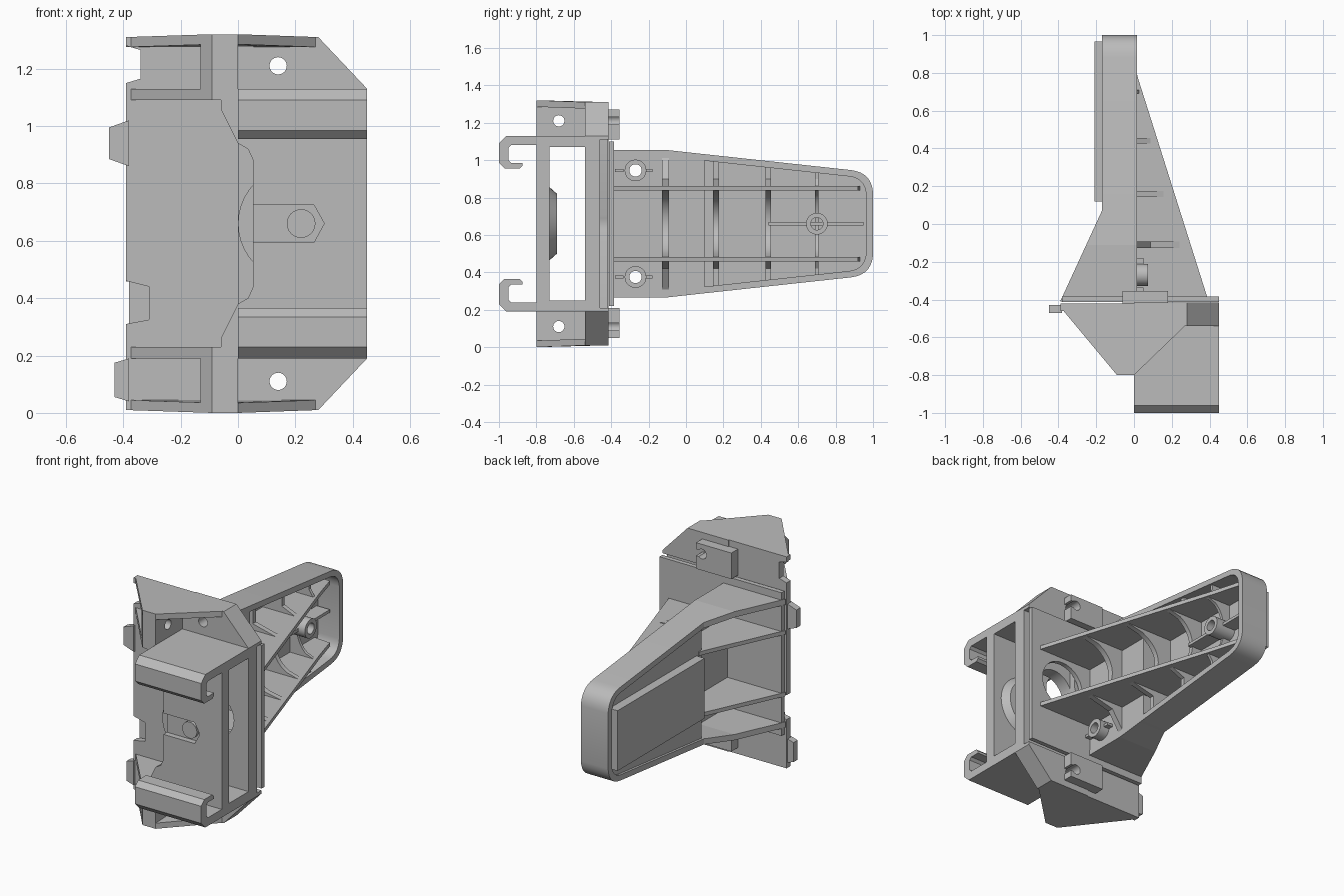
import bpy, bmesh, math
from mathutils import Vector

if "Cube" in bpy.data.objects:
    bpy.data.objects.remove(bpy.data.objects["Cube"])

grey = bpy.data.materials.new("plain grey")
grey.use_nodes = True
grey.diffuse_color = (0.5, 0.5, 0.5, 1)
grey.node_tree.nodes["Principled BSDF"].inputs["Base Color"].default_value = (0.5, 0.5, 0.5, 1)

MID = 0.66                       # height of the symmetry plane
flip = lambda z: 2 * MID - z
parts = []


def place(axis, p, d):
    return {"x": (d, p[0], p[1]), "y": (p[0], d, p[1]), "z": (p[0], p[1], d)}[axis]


def prism(name, axis, pts, a, b, shape=None):
    """Extrude a closed profile along an axis; shape may shift each point."""
    bm = bmesh.new()
    rows = [[bm.verts.new(place(axis, p, d)) for p in pts] for d in (a, b)]
    bm.faces.new(rows[0])
    bm.faces.new(rows[1][::-1])
    n = len(pts)
    for i in range(n):
        j = (i + 1) % n
        bm.faces.new((rows[0][i], rows[0][j], rows[1][j], rows[1][i]))
    if shape:
        for v in bm.verts:
            v.co = shape(v.co)
    bmesh.ops.recalc_face_normals(bm, faces=bm.faces)
    mesh = bpy.data.meshes.new(name)
    bm.to_mesh(mesh)
    bm.free()
    mesh.materials.append(grey)
    ob = bpy.data.objects.new(name, mesh)
    bpy.context.collection.objects.link(ob)
    parts.append(ob)
    return ob


def rect(a, b, c, d):
    return [(a, c), (b, c), (b, d), (a, d)]


def circle(u, v, r, n=28):
    return [(u + r * math.cos(math.tau * i / n), v + r * math.sin(math.tau * i / n)) for i in range(n)]


def cut(ob, axis, pts, a, b):
    tool = prism("cutter", axis, pts, a, b)
    parts.remove(tool)
    mod = ob.modifiers.new("cut", "BOOLEAN")
    mod.operation, mod.solver, mod.object = "DIFFERENCE", "EXACT", tool
    bpy.context.view_layer.objects.active = ob
    bpy.ops.object.modifier_apply(modifier=mod.name)
    bpy.data.objects.remove(tool)


def both(ob):
    """Add a copy mirrored about the middle height."""
    twin = ob.copy()
    twin.data = ob.data.copy()
    twin.name = "lower_" + ob.name
    for v in twin.data.vertices:
        v.co.z = flip(v.co.z)
    twin.data.flip_normals()
    bpy.context.collection.objects.link(twin)
    parts.append(twin)
    ob.name = "upper_" + ob.name


def symmetric(half):
    return half + [(u, flip(v)) for u, v in reversed(half)]


# Rear plate with edge notches and side tabs, and a block with an end groove
plate = prism("rear_plate", "y", [
    (-.39, .01), (0.1, .01), (0.1, 1.31), (-.39, 1.31),
    (-.39, 1.28), (-.34, 1.265), (-.34, 1.165), (-.39, 1.15),
    (-.39, .46), (-.31, .44), (-.31, .325), (-.39, .31)], -.46, -.42)
block = prism("thick_block", "y", symmetric([(.45, 1.13), (.28, 1.31), (0, 1.31)]), -.54, -.415)
cut(block, "y", rect(.06, .6, .21, 1.11), -.46, -.3)
for ob in (plate, block):
    cut(ob, "y", circle(.22, MID, .13), -.6, -.3)
    for z in (1.21, flip(1.21)):
        cut(ob, "y", circle(.14, z, .03), -.6, -.3)
base = prism("arm_base", "y", rect(-.38, .45, .22, 1.1), -.413, -.385)
cut(base, "y", circle(.22, MID, .15), -.6, -.3)
prism("upper_side_tab", "y", [(-.38, .86), (-.45, .885), (-.45, .995), (-.38, 1.02)], -.47, -.43)
prism("lower_side_tab", "y", [(-.38, .04), (-.43, .055), (-.43, .175), (-.38, .19)], -.47, -.43)

# Screw pads on the back
pad = prism("screw_pad", "y", rect(-.06, .18, 1.11, 1.27), -.43, -.355)
cut(pad, "y", circle(.14, 1.21, .03), -.5, -.3)
cut(pad, "y", rect(.14, .2, 1.19, 1.23), -.5, -.3)
both(pad)

# Front panel with nut pocket, and a tapered collar behind it
panel = prism("front_panel", "y", symmetric([
    (.45, 1.13), (-.06, 1.13), (-.06, 1.06), (0, .94), (.035, .92), (.053, .88)]), -.8, -.73)
collar = prism("collar", "y", circle(.2, MID, .2, 40), -.735, -.69,
               lambda c: Vector((.2 + (c.x - .2) * .8, c.y, MID + (c.z - MID) * .8)) if c.y > -.7 else c)
cut(collar, "y", circle(.22, MID, .1), -.9, -.6)
cut(panel, "y", symmetric([(.053, .725), (.265, .725), (.3, MID + .001)]), -.9, -.765)
prism("nut", "y", circle(.22, MID, .05, 24), -.785, -.73)

# Frame top and bottom walls
both(prism("frame_wall", "x", rect(-.8, -.5, 1.07, 1.13), 0, .45))

# Rail hooks
both(prism("rail_hook", "x", [
    (-.79, 1.13), (-.96, 1.13), (-1, 1.09), (-1, .985), (-.97, .955), (-.89, .955),
    (-.875, .97), (-.875, .985), (-.935, .985), (-.95, 1.0), (-.95, 1.065), (-.935, 1.08), (-.79, 1.08)], 0, .45))

# Wings: roof, floor, pierced wall and front corner strip
both(prism("wing_roof", "z", [(-.39, -.44), (-.09, -.8), (0, -.8), (.28, -.53), (.28, -.42), (-.39, -.42)],
           1.28, 1.315, lambda c: Vector((c.x, c.y, c.z + .005 if abs(c.x) < .1 else c.z - .005))))
both(prism("wing_floor", "z", [(-.39, -.44), (-.09, -.8), (0, -.8), (0, -.43), (-.39, -.43)], 1.09, 1.13))
wall = prism("wing_wall", "x", rect(-.8, -.43, 1.07, 1.3), -.06, 0)
cut(wall, "x", circle(-.68, 1.21, .03), -.3, .3)
both(wall)
both(prism("wing_corner", "z", [(-.13, -.75), (-.09, -.8), (-.03, -.8), (-.03, -.75)], 1.1, 1.3))


# Arm rim: a rounded end, and side walls flared toward the rear plate
def arc(p, q, r, n=7):
    p, q, r = Vector(p), Vector(q), Vector(r)
    return [tuple(p * (1 - t) ** 2 + q * 2 * t * (1 - t) + r * t * t) for t in (i / n for i in range(n + 1))]


def flare(y):
    return -.17 - .46 * max(0, .07 - y)


outer = symmetric([(.07, 1.035)] + arc((.88, .947), (.99, .935), (1.0, .83)))
inner = symmetric([(.07, 1.0)] + arc((.87, .913), (.955, .905), (.963, .82)))
prism("arm_rim", "x", outer + inner[::-1], -.17, .015)
sides = ((-.41, 1.055, -.11, 1.055), (-.11, 1.055, .07, 1.035))
for y0, z0, y1, z1 in sides:
    both(prism("flared_side", "x", [(y0, z0), (y1, z1), (y1, z1 - .035), (y0, z0 - .035)], -.4, .015,
               lambda c: Vector((flare(c.y), c.y, c.z)) if c.x < 0 else c))

# Arm webs, step between them and raised outer plate
web = prism("base_web", "x", symmetric([(-.41, 1.04), (-.11, 1.04), (.09, 1.015)]), -.012, .012)
for z in (.945, flip(.945)):
    cut(web, "x", circle(-.27, z, .033), -.2, .2)
prism("tip_web", "x", symmetric([(.07, 1.02)] + arc((.87, .93), (.97, .92), (.98, .82))), -.155, -.13)
prism("web_step", "x", rect(.07, .1, flip(1.02), 1.02), -.155, .012)
prism("outer_plate", "x", symmetric([(.12, .845), (.965, .845)]), -.21, -.15)

# Long fins on both faces of the arm
both(prism("long_fin", "z", [(.395, -.41), (.025, .76), (-.02, .92), (-.135, .93), (-.135, .08), (0, .08), (0, -.41)],
           .838, .862))
both(prism("back_fin", "z", [(flare(-.41), -.41), (flare(.07), .07), (-.16, .1), (0, .1), (0, -.41)], .838, .862))

# Cross ribs with arched centres
for y, thick in ((-.11, .018), (.16, .016), (.44, .014), (.7, .009)):
    root = -.14 if y > .07 else 0
    top = .375 - .316 * (y + .38)
    low = root + .3 * (top - root)
    side = 1.03 - .108 * (y + .11)
    crown = [(low + (top - low) * (1 - math.sqrt(1 - (i / 8) ** 2)), MID + .18 * i / 8) for i in range(9)]
    half = crown + [(top, .85), (max(.0, low), .9), (0.0, side), (root - .005, side)]
    prism("cross_rib", "y", symmetric(half)[1:], y - thick, y + thick)
prism("tip_rib", "x", rect(.44, .95, MID - .009, MID + .009), -.14, -.04)


# Hollow bosses
def boss(name, y, z, a, b):
    ob = prism(name, "x", circle(y, z, .058), a, b)
    cut(ob, "x", circle(y, z, .033), a + (.03 if y > 0 else -.1), b + .1)
    return ob


boss("tip_boss", .7, MID, -.14, .005)
both(boss("base_boss", -.27, .945, .0, .075))
for y in (-.35, -.195):
    both(prism("boss_rib", "x", rect(y - .03, y + .015, .937, .953), .0, .05))

# Smooth round surfaces, keep hard edges
bpy.ops.object.select_all(action="DESELECT")
for ob in parts:
    ob.select_set(True)
bpy.context.view_layer.objects.active = parts[0]
bpy.ops.object.shade_smooth_by_angle(angle=math.radians(30))
